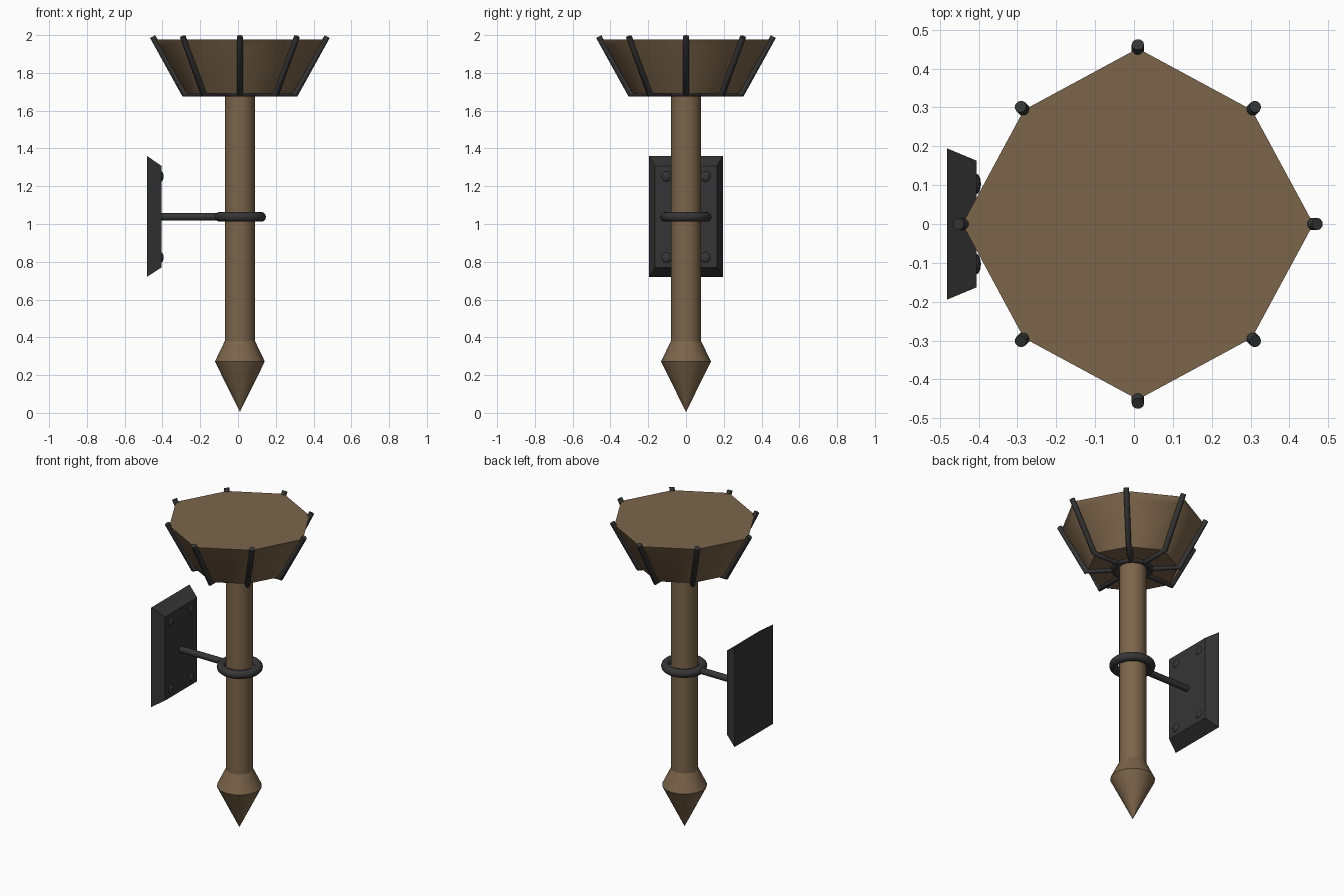
import bpy, bmesh
from math import pi, cos, sin, radians
from mathutils import Vector

if "Cube" in bpy.data.objects:
    bpy.data.objects.remove(bpy.data.objects["Cube"])

CX = 0.01  # torch axis


def material(name, rgb):
    m = bpy.data.materials.new(name)
    m.diffuse_color = (*rgb, 1)
    m.use_nodes = True
    m.node_tree.nodes["Principled BSDF"].inputs["Base Color"].default_value = m.diffuse_color
    return m


WOOD = material("wood", (0.20, 0.13, 0.07))
IRON = material("iron", (0.036, 0.036, 0.036))


def finish(name, bm, mat, angle=50):
    bmesh.ops.recalc_face_normals(bm, faces=bm.faces)
    me = bpy.data.meshes.new(name)
    bm.to_mesh(me)
    bm.free()
    me.materials.append(mat)
    ob = bpy.data.objects.new(name, me)
    bpy.context.collection.objects.link(ob)
    if angle:
        bpy.ops.object.select_all(action='DESELECT')
        ob.select_set(True)
        bpy.context.view_layer.objects.active = ob
        bpy.ops.object.shade_smooth_by_angle(angle=radians(angle))
    return ob


def loft(name, rings, mat, angle=50):
    """Skin a stack of equal-sized point rings and cap both ends."""
    bm = bmesh.new()
    vs = [[bm.verts.new(p) for p in ring] for ring in rings]
    n = len(vs[0])
    for a, b in zip(vs, vs[1:]):
        for i in range(n):
            j = (i + 1) % n
            bm.faces.new((a[i], a[j], b[j], b[i]))
    bm.faces.new(vs[0])
    bm.faces.new(vs[-1])
    bmesh.ops.remove_doubles(bm, verts=bm.verts, dist=1e-5)
    return finish(name, bm, mat, angle)


def circle(r, z, n=16):
    return [(CX + r * cos(2 * pi * i / n), r * sin(2 * pi * i / n), z) for i in range(n)]


def octagon(r, diag, z):
    # the diagonal corners sit slightly further in than the axial ones
    return [(CX + (diag if i % 2 else r) * cos(i * pi / 4),
             (diag if i % 2 else r) * sin(i * pi / 4), z) for i in range(8)]


def tube(name, points, r, n=10):
    """Round bar through points lying in one vertical plane, mitred at bends."""
    pts = [Vector(p) for p in points]
    dirs = [(b - a).normalized() for a, b in zip(pts, pts[1:])]
    flat = Vector((pts[-1].x - pts[0].x, pts[-1].y - pts[0].y, 0)).normalized()
    side = Vector((0, 0, 1)).cross(flat)
    rings = []
    for i, p in enumerate(pts):
        d0, d1 = dirs[max(i - 1, 0)], dirs[min(i, len(dirs) - 1)]
        t = (d0 + d1).normalized()
        up = t.cross(side) / t.dot(d0)
        rings.append([p + r * (side * cos(2 * pi * k / n) + up * sin(2 * pi * k / n))
                      for k in range(n)])
    return loft(name, rings, IRON)


def ring(name, major, minor, z):
    bpy.ops.mesh.primitive_torus_add(location=(CX + 0.003, 0, z), major_radius=major,
                                     minor_radius=minor, major_segments=32, minor_segments=12)
    ob = bpy.context.object
    ob.name = name
    ob.data.materials.append(IRON)
    bpy.ops.object.shade_smooth()


# Wooden shaft and pointed foot
loft("shaft", [circle(0.08, 0.38), circle(0.08, 1.70)], WOOD)
loft("foot_point", [circle(0.0001, 0.005), circle(0.132, 0.272), circle(0.08, 0.38)], WOOD, 30)

# Eight-sided bowl, closed on top
loft("bowl", [octagon(0.285, 0.262, 1.69), octagon(0.43, 0.40, 1.94),
              octagon(0.452, 0.415, 1.977)], WOOD)

# Iron cage ribs bent under the bowl
for i in range(8):
    a = i * pi / 4
    k = 0.925 if i % 2 else 1.0
    path = [(0.10, 1.69), (0.295 * k, 1.69), (0.462 * k, 1.992)]
    tube(f"cage_rib_{i + 1}", [(CX + r * cos(a), r * sin(a), z) for r, z in path], 0.016)

# Rings around the shaft and the wall arm
ring("cage_ring", 0.105, 0.018, 1.692)
ring("holder_ring", 0.109, 0.026, 1.038)
tube("wall_arm", [(-0.42, 0, 1.038), (-0.09, 0, 1.038)], 0.02, 12)


# Bevelled wall plate
def rect(x, y, z0, z1):
    return [(x, -y, z0), (x, y, z0), (x, y, z1), (x, -y, z1)]


loft("wall_plate", [rect(-0.482, 0.195, 0.72, 1.36), rect(-0.405, 0.163, 0.77, 1.308)], IRON, 0)

# Domed rivets
for y in (-0.103, 0.103):
    for z in (0.822, 1.252):
        bpy.ops.mesh.primitive_uv_sphere_add(segments=12, ring_count=8, radius=1,
                                             location=(-0.408, y, z))
        ob = bpy.context.object
        ob.name = "rivet"
        ob.scale = (0.014, 0.028, 0.028)
        ob.data.materials.append(IRON)
        bpy.ops.object.shade_smooth()
